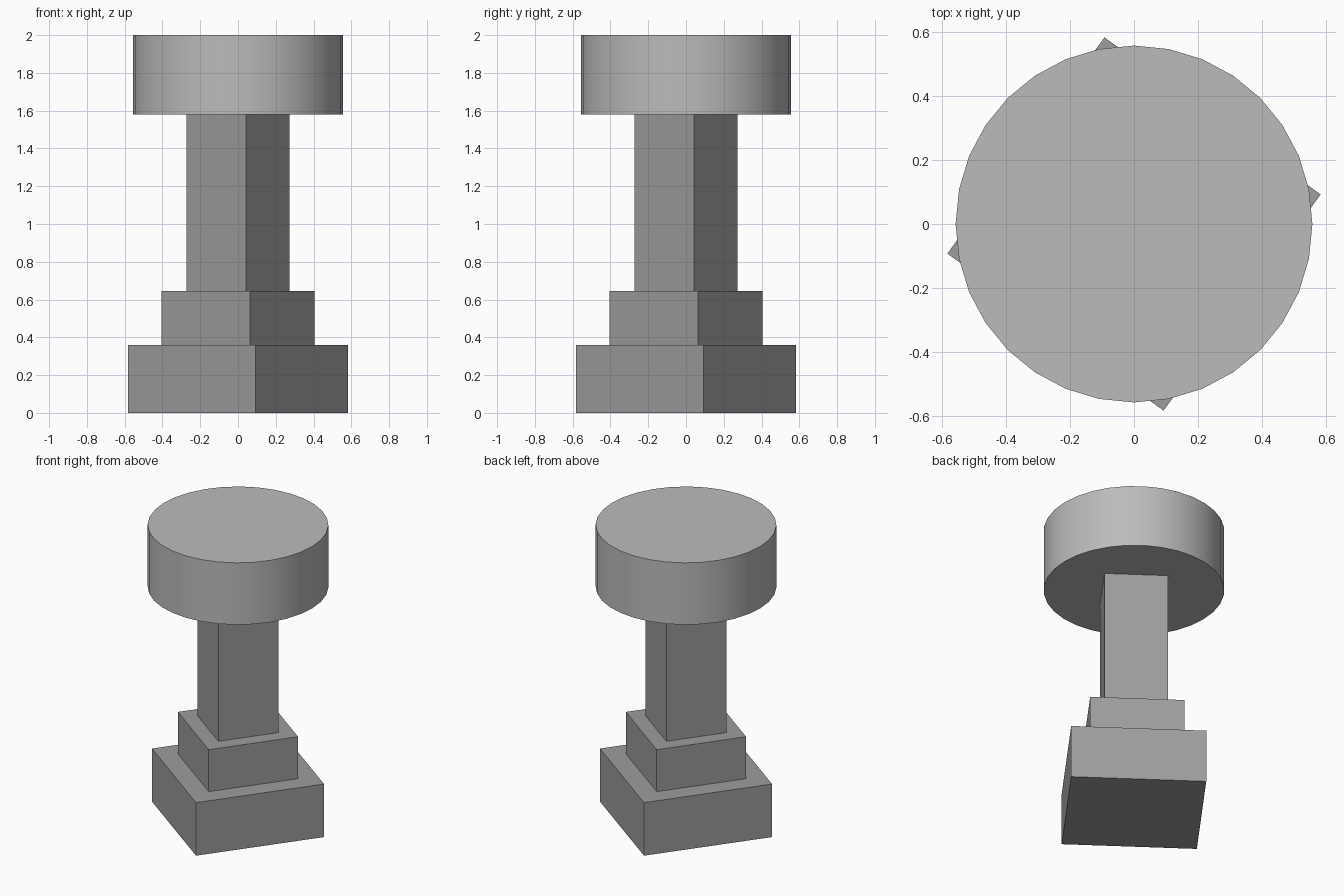
import bpy
from math import radians

if "Cube" in bpy.data.objects:
    bpy.data.objects.remove(bpy.data.objects["Cube"])


def grey(name, value):
    mat = bpy.data.materials.new(name)
    mat.diffuse_color = (value, value, value, 1)
    mat.use_nodes = True
    mat.node_tree.nodes["Principled BSDF"].inputs["Base Color"].default_value = mat.diffuse_color
    return mat


def prism(name, sides, radius, z0, z1, mat, turn=0.0):
    """Upright prism with its first corner on +y, turned about z."""
    bpy.ops.mesh.primitive_cylinder_add(
        vertices=sides, radius=radius, depth=z1 - z0,
        location=(0, 0, (z0 + z1) / 2), rotation=(0, 0, radians(turn)))
    obj = bpy.context.object
    obj.name = name
    obj.data.materials.append(mat)
    return obj


dark = grey("dark_grey", 0.34)
mid = grey("mid_grey", 0.50)

# Stepped square base and shaft, all turned by the same small angle
TURN = 9
prism("base_block", 4, 0.589, 0.0, 0.36, dark, TURN)
prism("middle_block", 4, 0.411, 0.36, 0.645, dark, TURN)
prism("shaft", 4, 0.276, 0.645, 1.58, dark, TURN)

# Round head with smooth sides and crisp rims
prism("round_head", 32, 0.556, 1.58, 2.0, mid)
bpy.ops.object.shade_smooth_by_angle(angle=radians(30))
